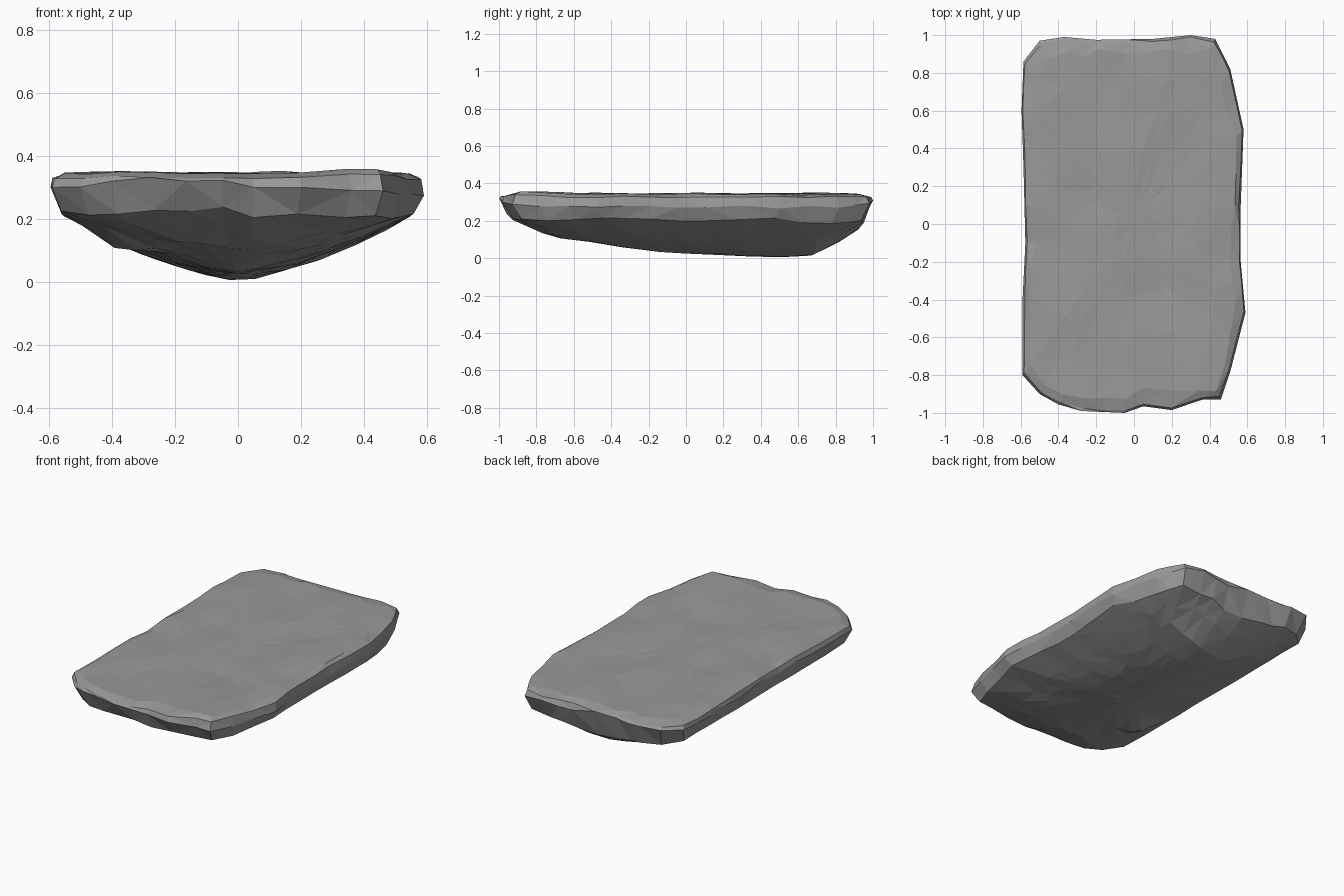
import bpy, bmesh, math, random
from mathutils import Vector, noise

cube = bpy.data.objects.get("Cube")
if cube:
    bpy.data.objects.remove(cube)
random.seed(4)

# Plan outline, anticlockwise from the front
OUTLINE = [(-.05, -1), (.05, -.965), (.2, -.985), (.36, -.93), (.46, -.93),
           (.51, -.78), (.59, -.47), (.565, -.2), (.565, .1), (.58, .5),
           (.51, .82), (.43, .98), (.3, 1), (.1, .98), (-.2, .975), (-.37, .99),
           (-.5, .97), (-.585, .86), (-.595, .6), (-.585, .3), (-.575, -.1),
           (-.59, -.4), (-.59, -.8), (-.5, -.9), (-.4, -.955), (-.28, -.99)]
# Height of the underside along the middle
KEEL = [(-1, .27), (-.93, .21), (-.72, .115), (-.55, .09), (-.35, .055),
        (0, .025), (.3, .01), (.6, 0), (.7, .02), (.85, .1), (1, .21)]


def keel(y):
    for (a, za), (b, zb) in zip(KEEL, KEEL[1:]):
        if y <= b:
            return za + (zb - za) * max(0, (y - a) / (b - a))
    return KEEL[-1][1]


def lump(x, y, size, seed):
    return noise.noise(Vector((x * size, y * size, seed)))


def under(x, y):
    k = keel(y)
    z = k + max(0, .225 - k) * min(1, abs(x) / .58) ** 1.5
    z -= .05 * math.exp(-((x + .36) ** 2 + (y + .4) ** 2) / .012)
    return max(0, z + .012 * lump(x, y, 5, 3) * min(1, z / .04))


def upper(x, y):
    corner = .012 * math.exp(-((x - .38) ** 2 + (y + .85) ** 2) / .03)
    return .343 + corner + .012 * lump(x, y, 4, 9)


# Extra points halfway along the longer edges
plan = []
for i, a in enumerate(OUTLINE):
    a, b = Vector(a), Vector(OUTLINE[(i + 1) % len(OUTLINE)])
    plan.append(a)
    if (b - a).length > .17:
        plan.append((a + b) / 2)

bm = bmesh.new()


def ring(scale, height, jitter):
    verts = []
    for p in plan:
        s = scale + random.uniform(-jitter, jitter)
        x, y = p.x * s, p.y * s
        verts.append(bm.verts.new((x, y, height(x, y))))
    return verts


def rim(x, y):
    end = max(0, abs(y) - .8) * .12
    left = .025 if x < 0 else 0
    return .275 + left + end + .02 * lump(x, y, 5, 1)


def shoulder(x, y):
    return upper(x, y) - .014


# Rings from the underside, round the rim and across the top
layers = [ring(s, under, .035) for s in (.16, .34, .52, .68, .83)]
layers.append(ring(.95, under, .012))
layers.append(ring(1, rim, 0))
layers.append(ring(.985, shoulder, .006))
layers += [ring(s, upper, .03) for s in (.92, .76, .58, .38, .18)]
n = len(plan)
for low, high in zip(layers, layers[1:]):
    for i in range(n):
        j = (i + 1) % n
        bm.faces.new((low[i], low[j], high[j], high[i]))
for end, height in ((layers[0], under), (layers[-1], upper)):
    centre = bm.verts.new((0, 0, height(0, 0)))
    for i in range(n):
        bm.faces.new((end[i], end[(i + 1) % n], centre))
bmesh.ops.triangulate(bm, faces=bm.faces[:])
bmesh.ops.recalc_face_normals(bm, faces=bm.faces[:])

mesh = bpy.data.meshes.new("rock_slab")
bm.to_mesh(mesh)
bm.free()
slab = bpy.data.objects.new("rock_slab", mesh)
bpy.context.collection.objects.link(slab)

# Plain grey stone
stone = bpy.data.materials.new("grey stone")
stone.use_nodes = True
grey = (.32, .32, .32, 1)
stone.diffuse_color = grey
stone.node_tree.nodes["Principled BSDF"].inputs["Base Color"].default_value = grey
mesh.materials.append(stone)
